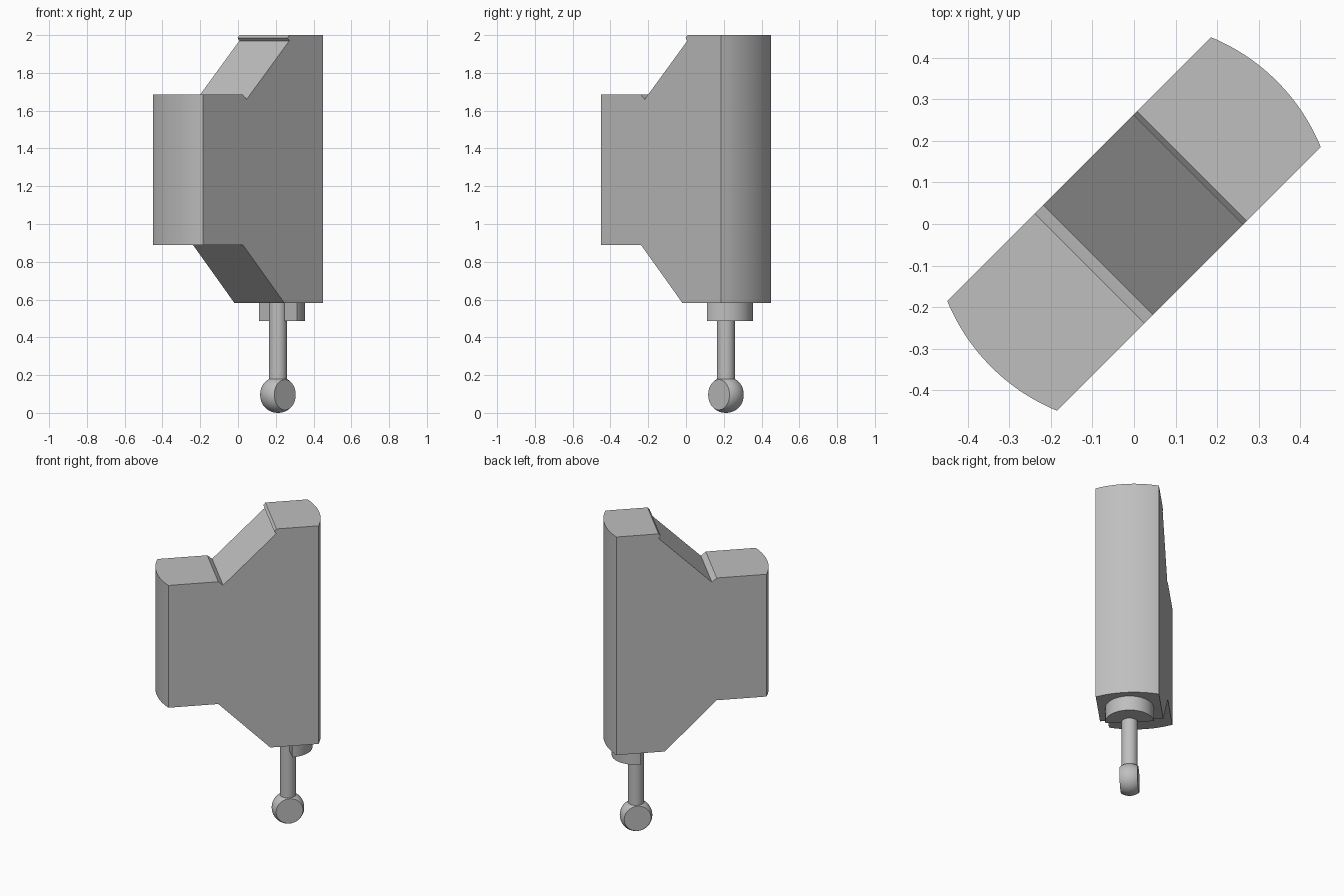
import bpy, bmesh, math
from mathutils import Matrix, Vector

if "Cube" in bpy.data.objects:
    bpy.data.objects.remove(bpy.data.objects["Cube"], do_unlink=True)

grey = bpy.data.materials.new("plain grey")
grey.use_nodes = True
colour = (0.52, 0.52, 0.52, 1)
grey.diffuse_color = colour
grey.node_tree.nodes["Principled BSDF"].inputs["Base Color"].default_value = colour

# Parts are built with length on x and width on y, then turned onto the diagonal
TURN = Matrix.Rotation(math.radians(45), 4, 'Z')
PIN_X = 0.299


def finish(name, bm):
    bmesh.ops.recalc_face_normals(bm, faces=bm.faces)
    bm.transform(TURN)
    mesh = bpy.data.meshes.new(name)
    bm.to_mesh(mesh)
    bm.free()
    mesh.materials.append(grey)
    ob = bpy.data.objects.new(name, mesh)
    bpy.context.collection.objects.link(ob)
    bpy.ops.object.select_all(action='DESELECT')
    ob.select_set(True)
    bpy.context.view_layer.objects.active = ob
    bpy.ops.object.shade_smooth_by_angle(angle=math.radians(30))
    return ob


def cut(bm, point, normal):
    """Slice away everything beyond a plane and cap the opening."""
    geom = bm.verts[:] + bm.edges[:] + bm.faces[:]
    res = bmesh.ops.bisect_plane(bm, geom=geom, plane_co=point,
                                 plane_no=normal, clear_outer=True)
    edges = [e for e in res["geom_cut"] if isinstance(e, bmesh.types.BMEdge)]
    bmesh.ops.contextual_create(bm, geom=edges)


def cylinder(name, radius, z0, z1, half=False):
    bm = bmesh.new()
    bmesh.ops.create_cone(bm, cap_ends=True, segments=64, radius1=radius,
                          radius2=radius, depth=z1 - z0,
                          matrix=Matrix.Translation((PIN_X, 0, (z0 + z1) / 2)))
    if half:
        cut(bm, (PIN_X, 0, 0), (-1, 0, 0))
    return finish(name, bm)


# Body: stepped side profile lofted across the width, with rounded ends
HALF_WIDTH, END_RADIUS, SLICES = 0.187, 0.4866, 32
inner_top = [(0.197, 2.0), (0.184, 1.985), (0.197, 1.97),
             (-0.122, 1.66), (-0.151, 1.685)]
inner_bottom = [(-0.151, 0.89), (0.16, 0.582)]
bm = bmesh.new()
rows = []
for i in range(SLICES + 1):
    a = math.asin(HALF_WIDTH / END_RADIUS) * (2 * i / SLICES - 1)
    y, end = END_RADIUS * math.sin(a), END_RADIUS * math.cos(a)
    outline = ([(end, 0.582), (end, 2.0)] + inner_top
               + [(-end, 1.685), (-end, 0.89)] + inner_bottom)
    rows.append([bm.verts.new((x, y, z)) for x, z in outline])
for a, b in zip(rows, rows[1:]):
    for k in range(len(a)):
        n = (k + 1) % len(a)
        bm.faces.new((a[k], a[n], b[n], b[k]))
bm.faces.new(rows[0])
bm.faces.new(rows[-1])
bmesh.ops.dissolve_limit(bm, angle_limit=math.radians(0.3),
                         verts=bm.verts, edges=bm.edges)
finish("body", bm)

# Half-round collar and stem under the tall end
cylinder("collar", 0.1435, 0.487, 0.582, half=True)
cylinder("stem", 0.048, 0.12, 0.59)

# Ball end with a flat on each side
bm = bmesh.new()
centre = Vector((PIN_X, 0, 0.096))
bmesh.ops.create_uvsphere(bm, u_segments=64, v_segments=32, radius=0.096,
                          matrix=Matrix.Translation(centre)
                          @ Matrix.Rotation(math.radians(90), 4, 'X'))
for side in (-1, 1):
    cut(bm, centre + Vector((0, 0.053 * side, 0)), (0, side, 0))
finish("ball_end", bm)
